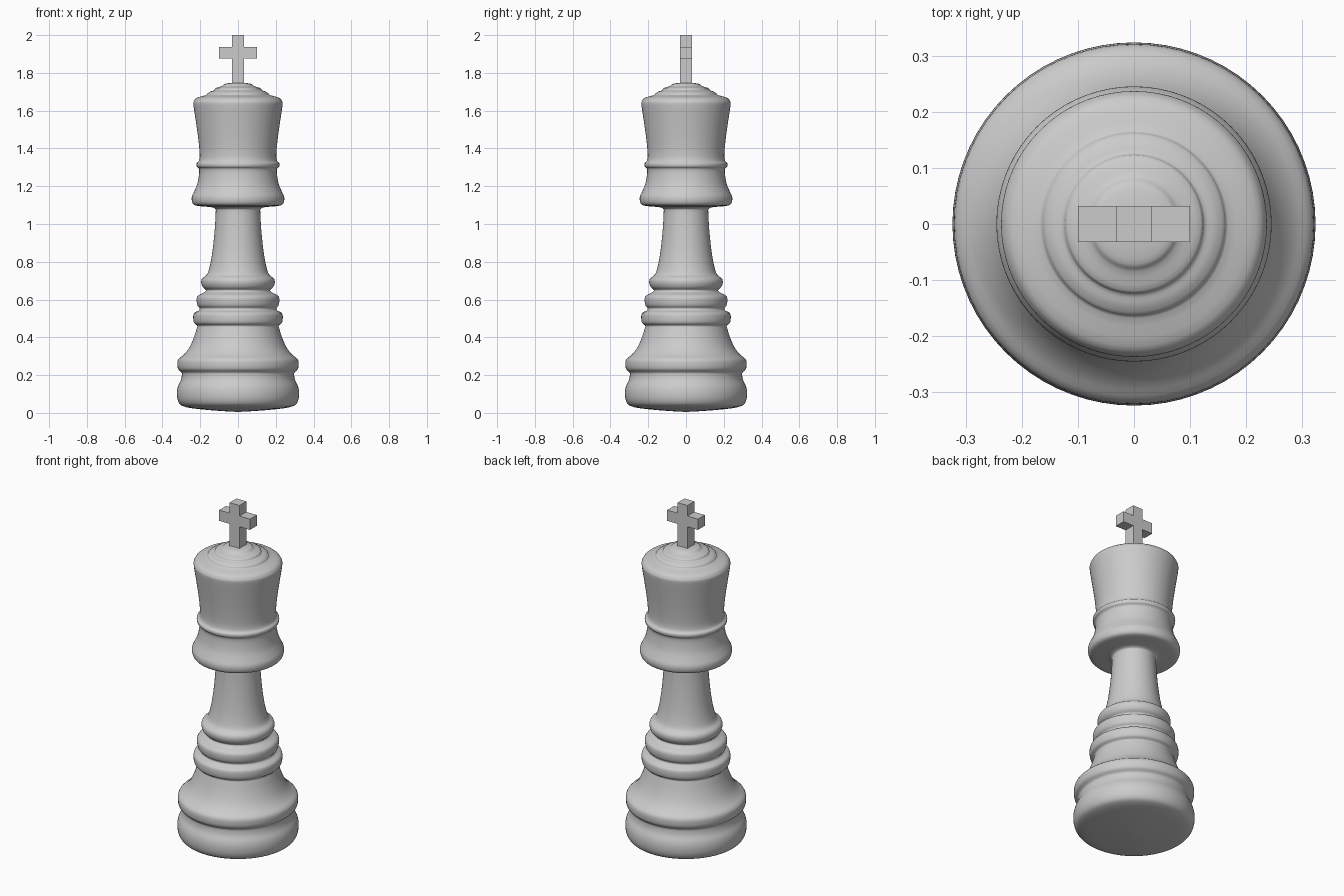
import bpy, bmesh, math

if "Cube" in bpy.data.objects:
    bpy.data.objects.remove(bpy.data.objects["Cube"])

# One flat colour
mat = bpy.data.materials.new("plain light grey")
mat.diffuse_color = (0.6, 0.6, 0.6, 1)
mat.use_nodes = True
mat.node_tree.nodes["Principled BSDF"].inputs["Base Color"].default_value = mat.diffuse_color


def make_object(name, bm):
    bmesh.ops.recalc_face_normals(bm, faces=bm.faces)
    mesh = bpy.data.meshes.new(name)
    bm.to_mesh(mesh)
    bm.free()
    ob = bpy.data.objects.new(name, mesh)
    bpy.context.collection.objects.link(ob)
    mesh.materials.append(mat)
    return ob


def curve(pts, steps=3):
    """Catmull-Rom interpolation of an (r, z) profile."""
    p = [pts[0]] + pts + [pts[-1]]
    out = []
    for i in range(1, len(p) - 2):
        a, b, c, d = p[i - 1:i + 3]
        for s in range(steps):
            t = s / steps
            out.append(tuple(
                0.5 * (2 * b[k] + (c[k] - a[k]) * t
                       + (2 * a[k] - 5 * b[k] + 4 * c[k] - d[k]) * t * t
                       + (3 * b[k] - a[k] - 3 * c[k] + d[k]) * t ** 3)
                for k in (0, 1)))
    return out + [pts[-1]]


def lathe(name, pts, seg=72):
    bm = bmesh.new()
    rings = []
    for r, z in curve(pts):
        if r < 1e-4:
            rings.append([bm.verts.new((0, 0, z))])
        else:
            rings.append([bm.verts.new((r * math.cos(2 * math.pi * i / seg),
                                        r * math.sin(2 * math.pi * i / seg), z))
                          for i in range(seg)])
    for a, b in zip(rings, rings[1:]):
        for i in range(seg):
            j = (i + 1) % seg
            quad = [a[i % len(a)], a[j % len(a)], b[j % len(b)], b[i % len(b)]]
            bm.faces.new(list(dict.fromkeys(quad)))
    ob = make_object(name, bm)
    bpy.ops.object.select_all(action='DESELECT')
    ob.select_set(True)
    bpy.context.view_layer.objects.active = ob
    bpy.ops.object.shade_smooth_by_angle(angle=math.radians(50))
    return ob


# Turned body: foot, collars, stem, flange, crown and stepped cap
lathe("turned_body", [
    (0, 0.005), (0.12, 0.012), (0.24, 0.024), (0.292, 0.036), (0.312, 0.052),
    (0.322, 0.08), (0.323, 0.115), (0.316, 0.145), (0.302, 0.175), (0.297, 0.205),
    (0.302, 0.217), (0.317, 0.232), (0.321, 0.26), (0.315, 0.285), (0.285, 0.31),
    (0.258, 0.345), (0.235, 0.395), (0.219, 0.445), (0.216, 0.462),
    (0.232, 0.475), (0.237, 0.50), (0.233, 0.528), (0.208, 0.542), (0.203, 0.555),
    (0.214, 0.568), (0.219, 0.595), (0.213, 0.62), (0.18, 0.637), (0.170, 0.65),
    (0.186, 0.665), (0.195, 0.69), (0.189, 0.713), (0.165, 0.732),
    (0.150, 0.775), (0.136, 0.85), (0.124, 0.96), (0.118, 1.06), (0.122, 1.082),
    (0.150, 1.09), (0.215, 1.096), (0.240, 1.108), (0.245, 1.14), (0.234, 1.168),
    (0.216, 1.21), (0.206, 1.265), (0.207, 1.293), (0.218, 1.304), (0.219, 1.322),
    (0.207, 1.334), (0.203, 1.37), (0.210, 1.45), (0.224, 1.55), (0.236, 1.63),
    (0.234, 1.65), (0.218, 1.668), (0.168, 1.683), (0.161, 1.692), (0.145, 1.702),
    (0.126, 1.708), (0.119, 1.719), (0.085, 1.73), (0.072, 1.741), (0.04, 1.747),
    (0, 1.75)])

# Cross on top: one extruded outline
W, A = 0.032, 0.1
LO, HI = 1.875, 1.938
outline = [(W, 1.735), (W, LO), (A, LO), (A, HI), (W, HI), (W, 2.0)]
outline += [(-x, z) for x, z in reversed(outline)]
bm = bmesh.new()
face = bm.faces.new([bm.verts.new((x, -W, z)) for x, z in outline])
ext = bmesh.ops.extrude_face_region(bm, geom=[face], use_keep_orig=True)
bmesh.ops.translate(bm, vec=(0, 2 * W, 0),
                    verts=[g for g in ext["geom"] if isinstance(g, bmesh.types.BMVert)])
make_object("top_cross", bm)
